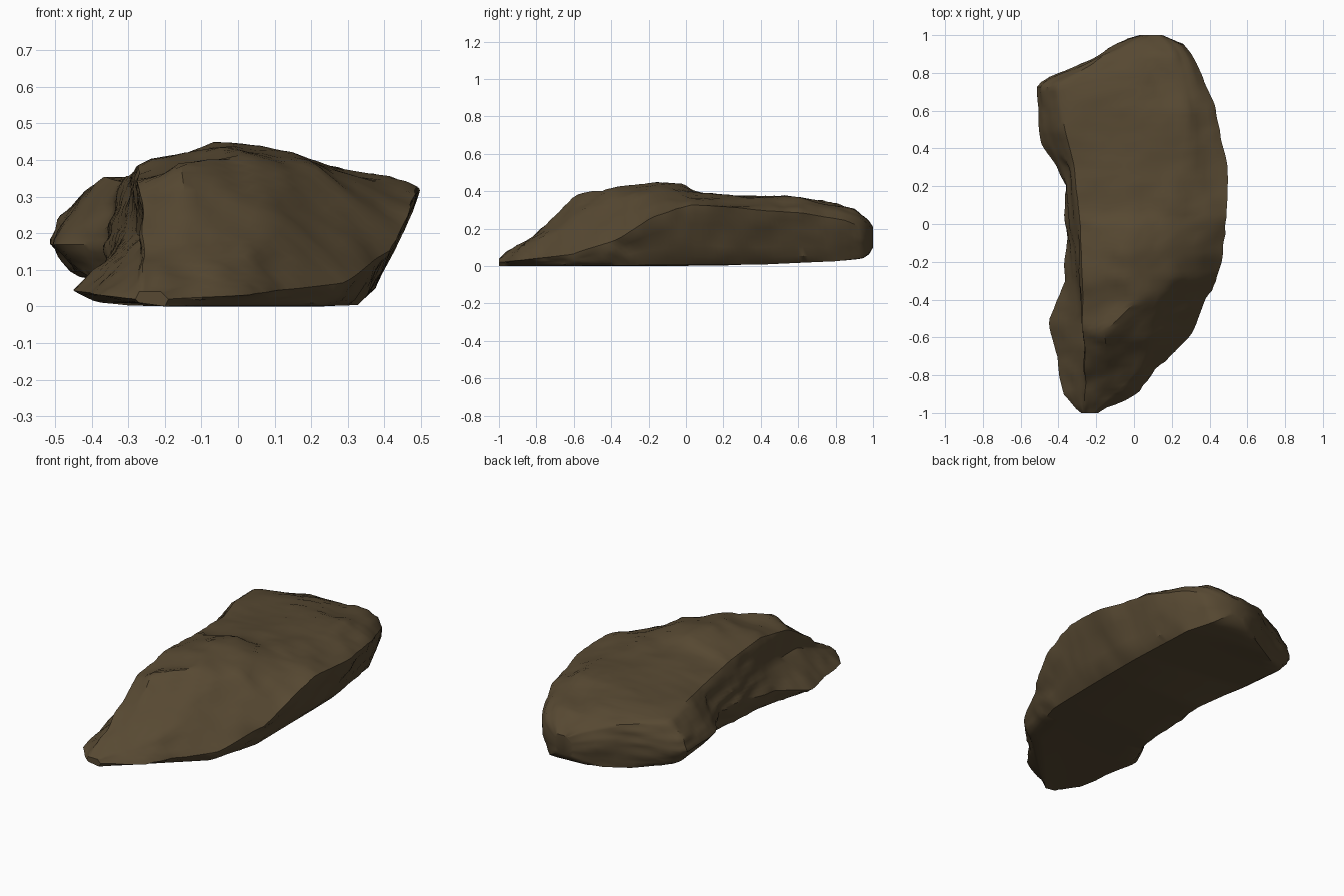
import bpy
import bmesh
from mathutils import Vector, noise

cube = bpy.data.objects.get("Cube")
if cube:
    bpy.data.objects.remove(cube, do_unlink=True)

ROWS = 80      # slices from front to back
SPAN = 6       # strips between neighbouring rails

# Edges of the boulder, running front to back: (y, x, z) in hundredths
foot_edge = [(-100, -28, 2), (-90, -37, 3), (-52, -45, 4), (-30, -37, 10),
             (20, -36, 17), (42, -49, 17), (74, -52, 17), (86, -26, 16),
             (96, -7, 15), (100, 3, 14)]
ledge = [(-100, -27, 4), (-65, -26, 19), (-40, -28, 20), (0, -34, 22),
         (30, -35, 25), (50, -47, 23), (74, -49, 25), (86, -26, 24),
         (96, -6, 21), (100, 4, 18)]
left_brow = [(-100, -26, 4), (-65, -26, 28), (-55, -28, 34), (-30, -28, 39),
             (0, -29, 37), (30, -32, 34), (55, -38, 35), (74, -41, 33),
             (88, -18, 30), (97, -1, 25), (100, 6, 21)]
crest = [(-100, -24, 4), (-80, -13, 17), (-57, -16, 39), (-42, 1, 42),
         (-15, -2, 45), (1, 0, 43), (4, 0, 40), (30, 0, 37), (60, 0, 37),
         (90, 8, 31), (97, 9, 26), (100, 9, 21)]
right_brow = [(-100, -21, 4), (-80, 2, 14), (-50, 12, 30), (-28, 22, 38),
              (-12, 14, 43), (2, 22, 38), (60, 28, 37), (90, 22, 30),
              (97, 18, 26), (100, 14, 21)]
right_edge = [(-100, -19, 2), (-90, 0, 3), (-60, 29, 6), (-35, 42, 15),
              (-18, 47, 26), (2, 51, 34), (35, 50, 31), (60, 44, 29),
              (85, 34, 25), (96, 27, 20), (100, 15, 17)]
right_base = [(-100, -20, 0), (-60, 25, 0), (-30, 34, 0), (40, 34, 0),
              (80, 30, 2), (96, 22, 4), (100, 14, 10)]
left_base = [(-100, -27, 1), (-50, -39, 1), (-20, -31, 0), (20, -31, 2),
             (45, -42, 8), (72, -45, 8), (85, -25, 5), (96, -5, 5), (100, 4, 10)]
rails = [foot_edge, ledge, left_brow, crest, right_brow, right_edge, right_base, left_base]


def on_rail(rail, y):
    """Point of a rail at depth y."""
    for a, b in zip(rail, rail[1:]):
        if y <= b[0]:
            t = (y - a[0]) / (b[0] - a[0])
            p = Vector(a).lerp(Vector(b), t)
            break
    return Vector((p.y, y, p.z)) / 100


def section(y):
    """Closed ring of points around the boulder at depth y."""
    corners = [on_rail(rail, y) for rail in rails]
    ring = []
    for a, b in zip(corners, corners[1:] + corners[:1]):
        ring += [a.lerp(b, i / SPAN) for i in range(SPAN)]
    return ring


def weathering(p):
    """Broad dents plus sharp creases running along the bedding."""
    dents = noise.noise(p * 5)
    q = Vector((p.x * 9 + p.y * 3, p.y * 4, p.z * 13))
    creases = abs(noise.noise(q))
    chips = noise.noise(p * 22)
    return dents * 0.012 - creases * 0.02 + 0.005 + chips * 0.004


def make_material(name, colour):
    mat = bpy.data.materials.new(name)
    mat.use_nodes = True
    mat.diffuse_color = colour
    shader = next(n for n in mat.node_tree.nodes if n.type == "BSDF_PRINCIPLED")
    shader.inputs["Base Color"].default_value = colour
    shader.inputs["Roughness"].default_value = 0.9
    return mat


# Skin the rails into a closed body
bm = bmesh.new()
rings = [[bm.verts.new(p) for p in section(-100 + 200 * i / ROWS)] for i in range(ROWS + 1)]
for near, far in zip(rings, rings[1:]):
    n = len(near)
    for i in range(n):
        j = (i + 1) % n
        bm.faces.new((near[i], near[j], far[j], far[i]))
bm.faces.new(rings[0])
bm.faces.new(rings[-1])
bmesh.ops.recalc_face_normals(bm, faces=bm.faces)

# Soften the edges between the two ends
inner = [v for ring in rings[1:-1] for v in ring]
bmesh.ops.smooth_vert(bm, verts=inner, factor=0.5, use_axis_x=True,
                      use_axis_y=True, use_axis_z=True)

# Weather the surface; the underside stays flat on the ground
bm.normal_update()
moves = []
for v in inner:
    strength = 0 if v.normal.z < -0.7 else 1
    moves.append(v.normal * weathering(v.co) * strength)
for v, move in zip(inner, moves):
    v.co += move

bmesh.ops.triangulate(bm, faces=[f for f in bm.faces if len(f.verts) > 4])
mesh = bpy.data.meshes.new("boulder")
bm.to_mesh(mesh)
bm.free()
mesh.materials.append(make_material("brown stone", (0.095, 0.066, 0.032, 1)))

boulder = bpy.data.objects.new("boulder", mesh)
bpy.context.collection.objects.link(boulder)
bpy.ops.object.select_all(action="DESELECT")
boulder.select_set(True)
bpy.context.view_layer.objects.active = boulder
bpy.ops.object.shade_smooth_by_angle(angle=0.6)
